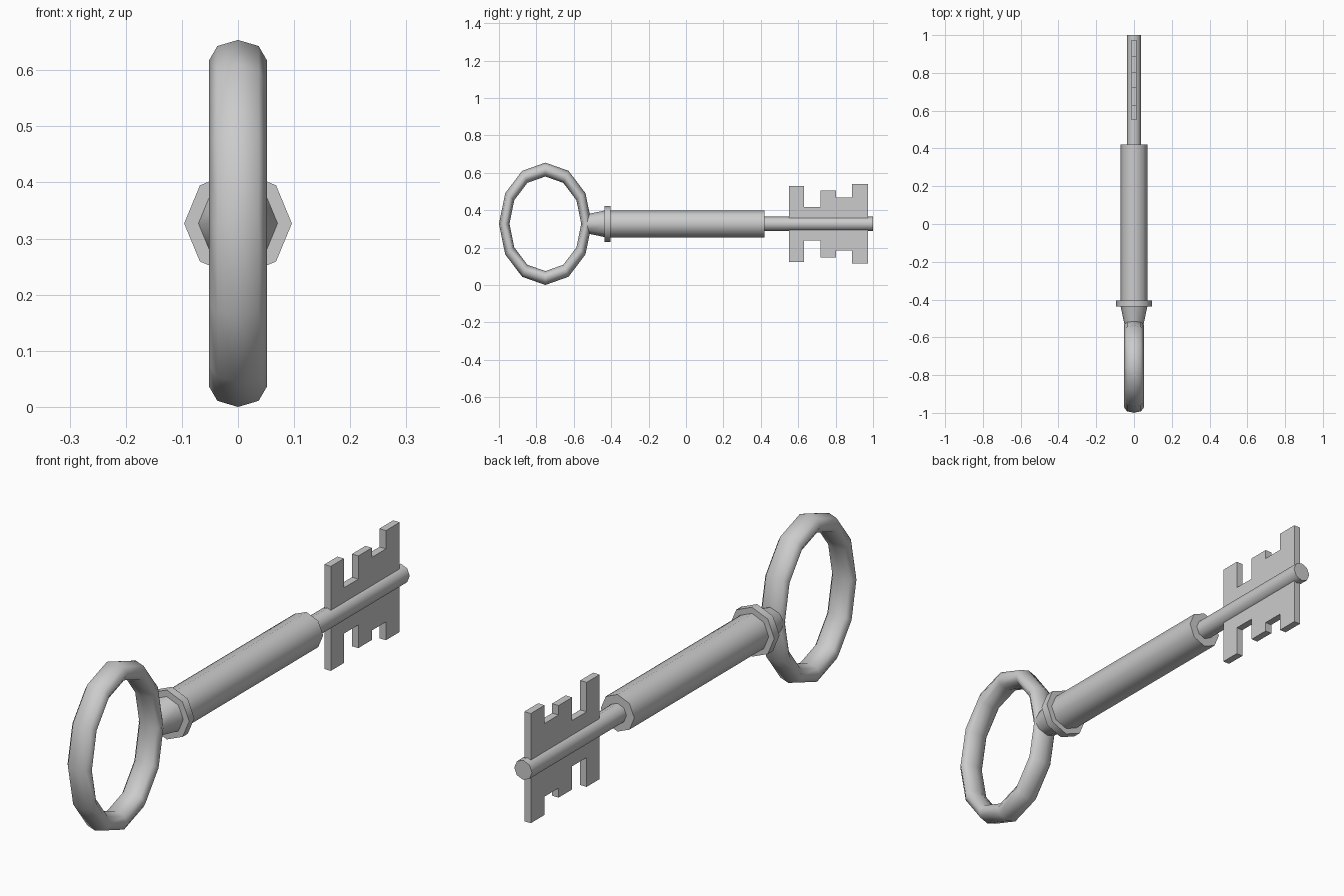
import bpy, bmesh, math

if "Cube" in bpy.data.objects:
    bpy.data.objects.remove(bpy.data.objects["Cube"])

CZ = 0.327  # height of the key's axis


def finish(obj, angle=60):
    bpy.ops.object.select_all(action='DESELECT')
    obj.select_set(True)
    bpy.context.view_layer.objects.active = obj
    bpy.ops.object.transform_apply(location=False, rotation=True, scale=True)
    bpy.ops.object.shade_smooth_by_angle(angle=math.radians(angle))


def rod(name, y0, y1, r0, r1):
    """Octagonal rod along y, radius r0 at y0 and r1 at y1."""
    bpy.ops.mesh.primitive_cone_add(vertices=8, radius1=r1, radius2=r0, depth=y1 - y0,
                                    location=(0, (y0 + y1) / 2, CZ),
                                    rotation=(math.pi / 2, 0, 0))
    obj = bpy.context.object
    obj.name = name
    # a vertex must lie on the x axis
    finish(obj)
    return obj


# oval ring handle
bpy.ops.mesh.primitive_torus_add(major_segments=12, minor_segments=8,
                                 major_radius=0.29, minor_radius=0.037,
                                 location=(0, -0.752, CZ), rotation=(0, math.pi / 2, 0))
ring = bpy.context.object
ring.name = "ring_handle"
ring.scale = (1, 0.758, 0.052 / 0.037)
finish(ring, 80)

# neck, collar, barrel and thin shaft
rod("neck", -0.54, -0.43, 0.049, 0.072)
rod("collar", -0.437, -0.405, 0.096, 0.096)
rod("barrel", -0.41, 0.42, 0.072, 0.072)
rod("thin_shaft", 0.41, 1.0, 0.038, 0.038)

# toothed bit: stepped outline mirrored about the axis
ys = [0.55, 0.63, 0.719, 0.802, 0.888, 0.973]
hs = [0.203, 0.089, 0.179, 0.142, 0.213]
top = []
for i, h in enumerate(hs):
    top += [(ys[i], h), (ys[i + 1], h)]
outline = top + [(y, -h) for y, h in reversed(top)]
bm = bmesh.new()
face = bm.faces.new([bm.verts.new((-0.014, y, CZ + h)) for y, h in outline])
ext = bmesh.ops.extrude_face_region(bm, geom=[face], use_keep_orig=True)
bmesh.ops.translate(bm, vec=(0.028, 0, 0),
                    verts=[g for g in ext["geom"] if isinstance(g, bmesh.types.BMVert)])
bmesh.ops.recalc_face_normals(bm, faces=bm.faces)
mesh = bpy.data.meshes.new("toothed_bit")
bm.to_mesh(mesh)
bm.free()
bpy.context.collection.objects.link(bpy.data.objects.new("toothed_bit", mesh))
